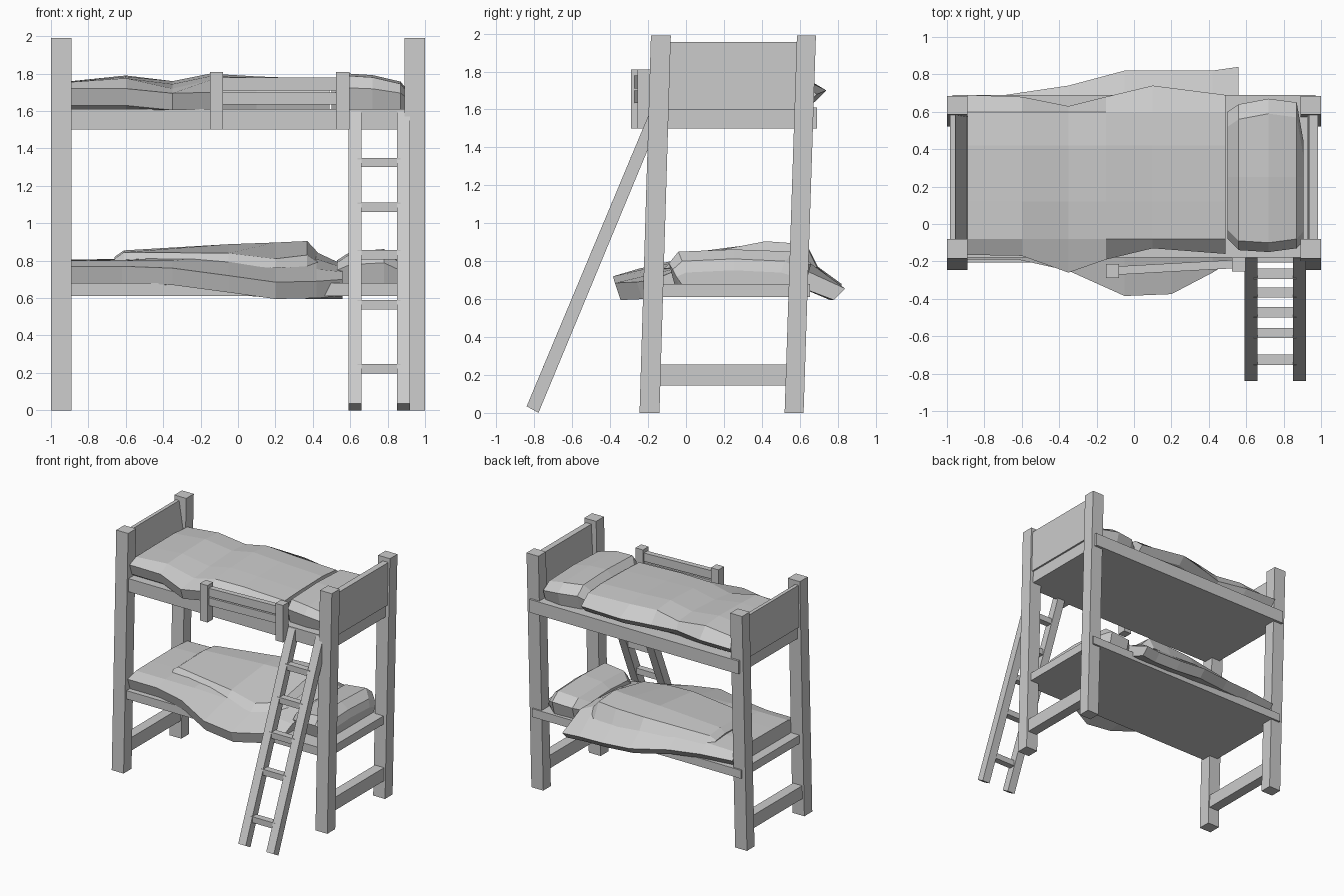
import bpy, bmesh


def loft(name, rings):
    """Skin a closed solid through equal-sized rings of 3D points."""
    bm = bmesh.new()
    vs = [[bm.verts.new(p) for p in r] for r in rings]
    n = len(rings[0])
    for a, b in zip(vs, vs[1:]):
        for i in range(n):
            j = (i + 1) % n
            bm.faces.new((a[i], a[j], b[j], b[i]))
    caps = [bm.faces.new(vs[0]), bm.faces.new(vs[-1])]
    bmesh.ops.triangulate(bm, faces=caps)
    bmesh.ops.recalc_face_normals(bm, faces=bm.faces)
    me = bpy.data.meshes.new(name)
    bm.to_mesh(me)
    bm.free()
    ob = bpy.data.objects.new(name, me)
    bpy.context.collection.objects.link(ob)
    return ob


def rect(x0, x1, y0, y1, z):
    return [(x0, y0, z), (x1, y0, z), (x1, y1, z), (x0, y1, z)]


def box(name, x, y, z, shift=0.0, grow=0.0):
    """Box whose top is shifted in y."""
    return loft(name, [rect(*x, *y, z[0]),
                       rect(*x, y[0] + shift, y[1] + shift, z[1])])


# Corner posts, leaning slightly backwards
for side, xs in (("left", (-1, -0.89)), ("right", (0.89, 1))):
    box(f"front_post_{side}", xs, (-0.245, -0.14), (0, 1.99), 0.06)
    box(f"back_post_{side}", xs, (0.52, 0.62), (0, 1.99), 0.065)

# Bed platforms
box("upper_platform", (-0.97, 0.97), (-0.18, 0.69), (1.5, 1.61))
box("lower_platform", (-0.97, 0.97), (-0.205, 0.655), (0.61, 0.68))

# End stretchers and end panels
for side, s in (("left", -1), ("right", 1)):
    x = sorted((s * 0.90, s * 0.985))
    box(f"end_stretcher_{side}", x, (-0.16, 0.55), (0.145, 0.255))
loft("end_panel_left", [rect(-0.985, -0.89, -0.12, 0.61, 1.6),
                        rect(-0.985, -0.955, -0.12, 0.61, 1.955)])
loft("end_panel_right", [rect(0.925, 0.985, -0.12, 0.61, 1.6),
                         rect(0.935, 0.985, -0.12, 0.61, 1.955)])

# Guard rail, slightly skewed in plan
box("guard_post_left", (-0.15, -0.08), (-0.29, -0.215), (1.5, 1.81))
box("guard_post_right", (0.525, 0.595), (-0.255, -0.18), (1.5, 1.81))
for name, z0, z1 in (("upper", 1.71, 1.78), ("lower", 1.635, 1.7)):
    loft(f"guard_rail_{name}", [
        [(x, y, z0), (x, y + 0.045, z0), (x, y + 0.045, z1), (x, y, z1)]
        for x, y in ((-0.1, -0.272), (0.55, -0.236))])

# Ladder stringers and rungs
for side, xs in (("left", (0.59, 0.66)), ("right", (0.85, 0.92))):
    loft(f"ladder_stringer_{side}", [
        [(x, -0.84, 0.035), (x, -0.778, 0.0), (x, -0.155, 1.5), (x, -0.185, 1.6)]
        for x in xs])
for i, z in enumerate((0.222, 0.565, 0.832, 1.085, 1.325)):
    y = -0.81 + (z - 0.02) / 2.4
    box(f"ladder_rung_{i + 1}", (0.64, 0.87), (y - 0.027, y + 0.027),
        (z - 0.025, z + 0.025))


def blanket(name, base, stations):
    """Station: x, front y, front hem z, back y, back hem z, front and back crown."""
    rings = []
    for x, yf, zf, yb, zb, cf, cb in stations:
        sec = [(yf + 0.03, zf), (yf, zf + 0.09), (-0.08, cf),
               (0.12, cf + (cb - cf) * 0.6), (0.42, cb), (0.6, cb - 0.015),
               (yb, zb + 0.06), (yb - 0.06, zb), (0.57, base), (-0.1, base)]
        rings.append([(x, y, z) for y, z in sec])
    return loft(name, rings)


# Upper blanket
blanket("upper_blanket", 1.605, [
    (-0.89, -0.165, 1.63, 0.69, 1.63, 1.755, 1.76),
    (-0.6, -0.17, 1.63, 0.68, 1.625, 1.775, 1.79),
    (-0.35, -0.26, 1.605, 0.63, 1.62, 1.72, 1.76),
    (-0.15, -0.19, 1.61, 0.68, 1.63, 1.765, 1.8),
    (0.1, -0.13, 1.61, 0.74, 1.64, 1.77, 1.785),
    (0.49, -0.16, 1.61, 0.69, 1.62, 1.755, 1.77)])

# Lower blanket hanging over both sides
blanket("lower_blanket", 0.675, [
    (-0.89, -0.19, 0.68, 0.66, 0.68, 0.8, 0.805),
    (-0.62, -0.19, 0.68, 0.7, 0.68, 0.8, 0.81),
    (-0.35, -0.25, 0.67, 0.74, 0.66, 0.8, 0.835),
    (-0.05, -0.385, 0.63, 0.82, 0.62, 0.79, 0.855),
    (0.2, -0.375, 0.595, 0.82, 0.6, 0.765, 0.865),
    (0.42, -0.26, 0.6, 0.82, 0.595, 0.755, 0.845),
    (0.56, -0.17, 0.61, 0.84, 0.595, 0.74, 0.78)])

# Raised area of the lower blanket
loft("lower_blanket_mound", [
    [(x, yf, b), (x, yf + 0.06, tf), (x, 0.42, tb), (x, yb - 0.06, tb - 0.015), (x, yb, b)]
    for x, yf, yb, b, tf, tb in (
        (-0.66, 0.03, 0.6, 0.78, 0.81, 0.82),
        (-0.61, 0.02, 0.62, 0.78, 0.845, 0.855),
        (-0.05, -0.08, 0.69, 0.78, 0.84, 0.888),
        (0.2, -0.12, 0.7, 0.76, 0.81, 0.897),
        (0.37, -0.03, 0.69, 0.77, 0.83, 0.905),
        (0.43, 0.0, 0.67, 0.74, 0.79, 0.84))])


def pillow(name, base, stations):
    """Station: x, front y, back y, top z."""
    rings = []
    for x, y0, y1, t in stations:
        m = base + (t - base) * 0.65
        sec = [(y0 + 0.03, base), (y0, m), (y0 + 0.05, t), (0.25, t + 0.012),
               (y1 - 0.08, t), (y1, m), (y1 - 0.03, base)]
        rings.append([(x, y, z) for y, z in sec])
    return loft(name, rings)


# Pillows
pillow("upper_pillow", 1.605, [
    (0.5, -0.08, 0.6, 1.73), (0.56, -0.14, 0.64, 1.79),
    (0.72, -0.15, 0.67, 1.78), (0.87, -0.13, 0.65, 1.745), (0.905, -0.09, 0.45, 1.7)])
pillow("lower_pillow", 0.675, [
    (0.53, -0.03, 0.58, 0.79), (0.6, -0.08, 0.65, 0.835),
    (0.78, -0.09, 0.66, 0.85), (0.85, -0.07, 0.6, 0.8), (0.87, -0.05, 0.58, 0.74)])
